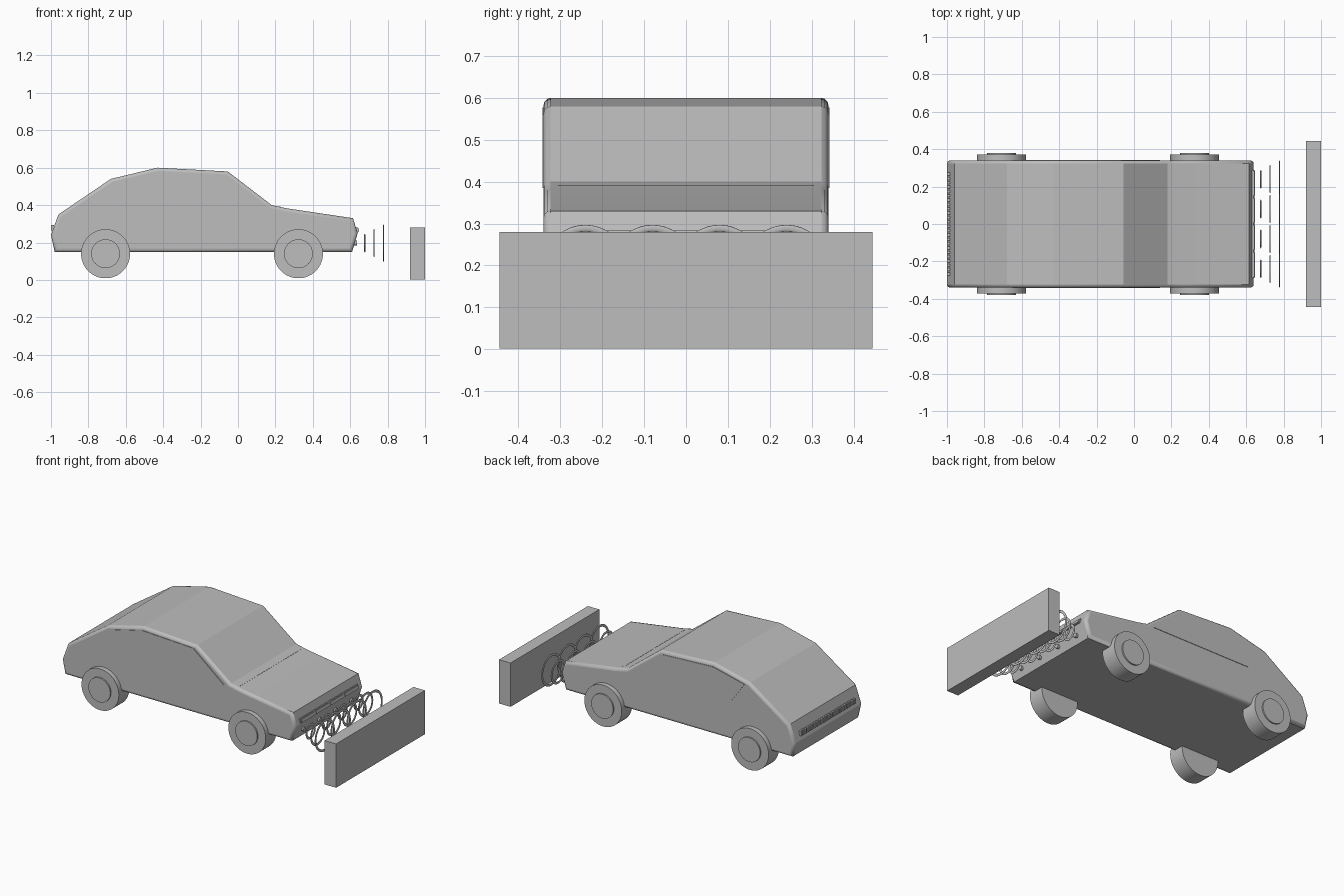
import bpy, bmesh, math

if "Cube" in bpy.data.objects:
    bpy.data.objects.remove(bpy.data.objects["Cube"])

grey = bpy.data.materials.new("mid grey")
grey.diffuse_color = (0.51, 0.51, 0.51, 1)
grey.use_nodes = True
grey.node_tree.nodes["Principled BSDF"].inputs["Base Color"].default_value = grey.diffuse_color


def finish(obj, name, angle=30):
    obj.name = name
    obj.data.materials.append(grey)
    bpy.ops.object.select_all(action='DESELECT')
    obj.select_set(True)
    bpy.context.view_layer.objects.active = obj
    bpy.ops.object.shade_smooth_by_angle(angle=math.radians(angle))
    return obj


def extrude_profile(name, pts, y0, y1, bevel=0):
    """Side profile in x, z pulled across the car from y0 to y1."""
    bm = bmesh.new()
    face = bm.faces.new([bm.verts.new((x, y0, z)) for x, z in pts])
    res = bmesh.ops.extrude_face_region(bm, geom=[face])
    verts = [v for v in res['geom'] if isinstance(v, bmesh.types.BMVert)]
    bmesh.ops.translate(bm, verts=verts, vec=(0, y1 - y0, 0))
    bmesh.ops.recalc_face_normals(bm, faces=bm.faces[:])
    mesh = bpy.data.meshes.new(name)
    bm.to_mesh(mesh)
    bm.free()
    obj = bpy.data.objects.new(name, mesh)
    bpy.context.collection.objects.link(obj)
    finish(obj, name, 12)
    if bevel:
        mod = obj.modifiers.new("rounded sides", 'BEVEL')
        mod.width, mod.segments = bevel, 3
        mod.limit_method, mod.angle_limit = 'ANGLE', math.radians(80)
    return obj


def box(name, loc, size, tilt=0):
    bpy.ops.mesh.primitive_cube_add(size=1, location=loc, rotation=(0, tilt, 0))
    obj = bpy.context.object
    obj.scale = size
    return finish(obj, name)


def cylinder(name, loc, radius, depth, axis, sides=64):
    rot = (math.pi / 2, 0, 0) if axis == 'Y' else (0, math.pi / 2, 0)
    bpy.ops.mesh.primitive_cylinder_add(vertices=sides, radius=radius, depth=depth,
                                        location=loc, rotation=rot)
    return finish(bpy.context.object, name)


# Car body
extrude_profile("car_body", [
    (-0.98, 0.15), (-1.0, 0.24), (-0.96, 0.35), (-0.68, 0.54), (-0.43, 0.60),
    (-0.055, 0.58), (0.18, 0.40), (0.26, 0.383), (0.615, 0.33), (0.64, 0.25),
    (0.61, 0.15)], -0.34, 0.34, 0.017)

# Side windows
window = [(0.14, 0.385), (-0.075, 0.56), (-0.43, 0.577), (-0.65, 0.525), (-0.55, 0.385)]
for side in (-1, 1):
    extrude_profile("side_window", window, side * 0.336, side * 0.343)

# Strip at the foot of the windscreen
box("windscreen_strip", (0.225, 0, 0.389), (0.012, 0.61, 0.005), 0.2)

# Wheels and hubs
for x in (-0.708, 0.323):
    for side in (-1, 1):
        cylinder("wheel", (x, side * 0.318, 0.14), 0.131, 0.105, 'Y')
        cylinder("wheel_hub", (x, side * 0.365, 0.14), 0.077, 0.028, 'Y')

# Front light bar with lamp segments
box("front_light_bar", (0.636, 0, 0.268), (0.012, 0.58, 0.028), -0.25)
for i in range(4):
    box("front_lamp", (0.640, (i - 1.5) * 0.145, 0.268), (0.012, 0.13, 0.018), -0.25)

# Rear light bar made of small lamps
for i in range(24):
    box("rear_lamp", (-0.992, (i - 11.5) * 0.0232, 0.278), (0.016, 0.015, 0.03))

# Bumper sensors with widening flat signal rings
for y in (-0.24, -0.08, 0.08, 0.24):
    cylinder("sensor", (0.626, y, 0.197), 0.013, 0.02, 'X', 24)
    for x, r in ((0.678, 0.050), (0.728, 0.075), (0.777, 0.100)):
        bpy.ops.mesh.primitive_torus_add(major_radius=r - 0.008, minor_radius=0.008,
                                         major_segments=48, minor_segments=10,
                                         location=(x, y, 0.197),
                                         rotation=(0, math.pi / 2, 0))
        ring = finish(bpy.context.object, "signal_ring", 60)
        ring.scale.z = 0.4

# Obstacle wall
box("wall", (0.96, 0, 0.141), (0.08, 0.89, 0.278))
